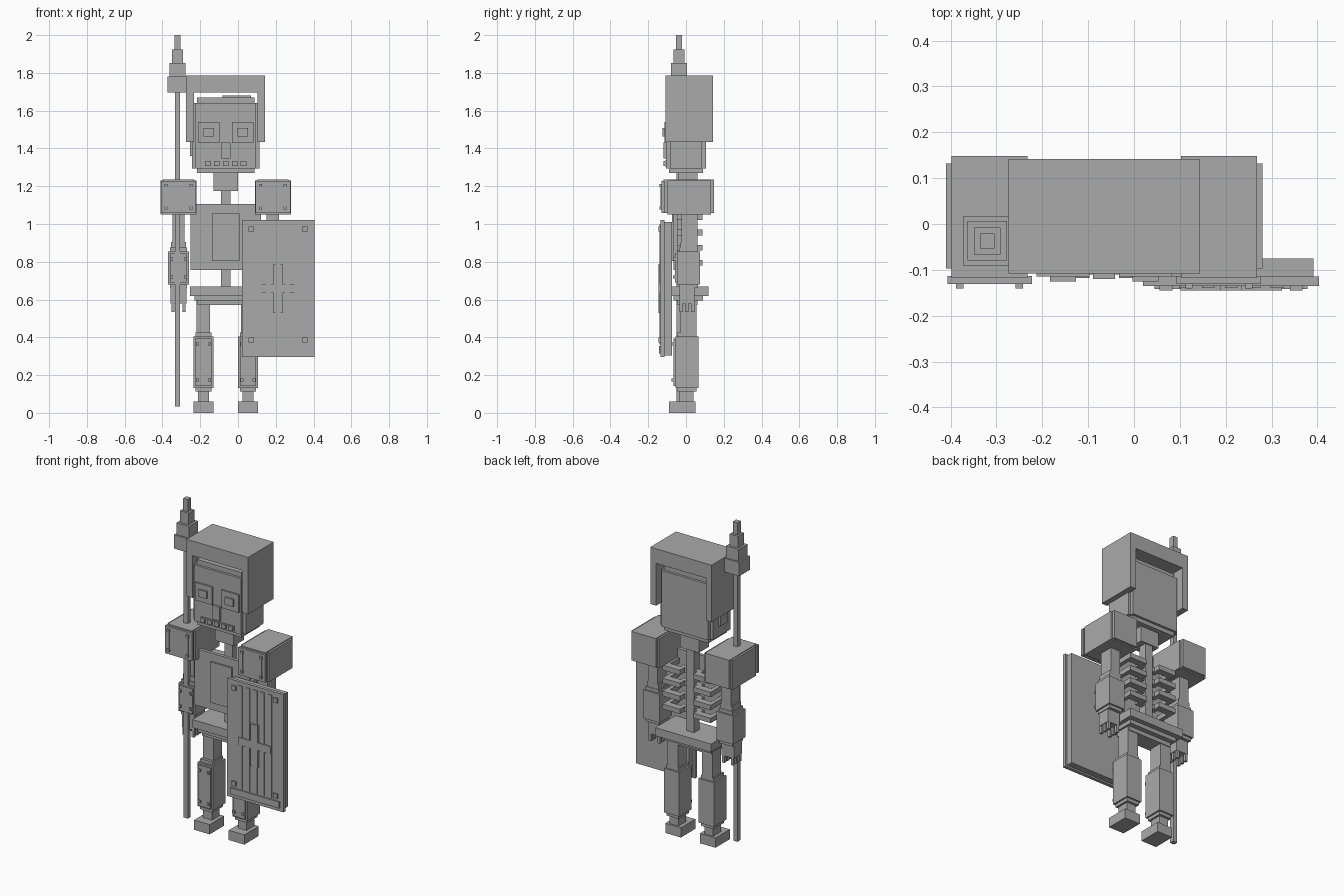
import bpy
import bmesh
from mathutils import Matrix, Vector

if "Cube" in bpy.data.objects:
    bpy.data.objects.remove(bpy.data.objects["Cube"], do_unlink=True)

grey = bpy.data.materials.new("plain grey")
grey.use_nodes = True
grey.diffuse_color = (.4, .4, .4, 1)
grey.node_tree.nodes["Principled BSDF"].inputs["Base Color"].default_value = grey.diffuse_color

MIDDLE = -.065  # body centre line
STEP = .01      # depth of the small raised layers
SIDES = (-1, 1)


def box(name, x, width, front, back, bottom, top):
    """Block centred on x, between the given y and z limits."""
    centre = Vector((x, (front + back) / 2, (bottom + top) / 2))
    size = Vector((width, back - front, top - bottom))
    bm = bmesh.new()
    bmesh.ops.create_cube(bm, size=1, matrix=Matrix.LocRotScale(centre, None, size))
    mesh = bpy.data.meshes.new(name)
    bm.to_mesh(mesh)
    bm.free()
    mesh.materials.append(grey)
    bpy.context.collection.objects.link(bpy.data.objects.new(name, mesh))


def relief(name, x, z, width, height, surface, depth=STEP):
    """Plate raised forward from a front surface, centred on x and z."""
    box(name, x, width, surface - depth, surface + STEP / 2, z - height / 2, z + height / 2)


def rivets(name, x, z, width, height, surface, size=.016):
    """Four small studs at the corners of a rectangle."""
    for across in SIDES:
        for up in SIDES:
            relief(name, x + across * width / 2, z + up * height / 2, size, size, surface)


def limb_guard(name, x, width, front, back, bottom, top):
    """Stepped limb armour: long core, wider guard, riveted front plate."""
    inset = 2 * STEP
    box(name + "_core", x, width - inset, front + STEP, back - STEP, bottom - inset, top + inset)
    box(name + "_guard", x, width, front, back, bottom, top)
    middle, height = (bottom + top) / 2, top - bottom
    relief(name + "_plate", x, middle, width - inset, height - inset, front)
    rivets(name + "_rivet", x, middle, width - 2 * inset, height - 4 * inset, front - STEP)


# Head with shallow stepped sides
box("head_core", x=MIDDLE, width=.305, front=-.09, back=.09, bottom=1.27, top=1.67)
box("head_sides", x=MIDDLE, width=.355, front=-.085, back=.085, bottom=1.295, top=1.64)
box("head_front_back", x=MIDDLE, width=.32, front=-.105, back=.105, bottom=1.295, top=1.64)
box("head_top_plate", x=MIDDLE / 10, width=.15, front=-.06, back=.06, bottom=1.67, top=1.68)
box("ear_plate", x=-.245, width=.02, front=-.04, back=.03, bottom=1.36, top=1.44)

# Face
face = -.105
for side in SIDES:
    eye_x = MIDDLE + side * .09
    relief("eye_socket", eye_x, z=1.485, width=.116, height=.11, surface=face)
    relief("eye", eye_x, z=1.485, width=.056, height=.045, surface=face - STEP)
relief("nose", MIDDLE, z=1.39, width=.048, height=.085, surface=face, depth=.015)
relief("mouth", MIDDLE, z=1.32, width=.23, height=.03, surface=face, depth=STEP / 2)
for place in range(-2, 3):
    relief("tooth", MIDDLE + place * .047, z=1.32, width=.03, height=.026, surface=face, depth=.013)

# Helmet, open at front and back
helmet_width, wall = .418, .04
box("helmet_top", x=MIDDLE, width=helmet_width, front=-.108, back=.142, bottom=1.695, top=1.785)
for side in SIDES:
    wall_x = MIDDLE + side * (helmet_width - wall) / 2
    box("helmet_side", x=wall_x, width=wall, front=-.108, back=.142, bottom=1.435, top=1.7)

# Neck, spine and chest
box("neck", x=MIDDLE, width=.128, front=-.04, back=.06, bottom=1.175, top=1.275)
box("spine", x=MIDDLE, width=.052, front=0, back=.052, bottom=.66, top=1.25)
box("chest_plate", x=MIDDLE, width=.375, front=-.065, back=-.045, bottom=.757, top=1.105)
relief("chest_panel", MIDDLE, z=.93, width=.144, height=.25, surface=-.065)

# Ribs step out from the spine and wrap forward to the chest plate
for level in range(4):
    low = .78 + level * .08
    high = low + .03
    for side in SIDES:
        box("rib_root", x=MIDDLE + side * .045, width=.05, front=.015, back=.045, bottom=low, top=high)
        box("rib_back", x=MIDDLE + side * .105, width=.12, front=.045, back=.088, bottom=low, top=high)
        box("rib_side", x=MIDDLE + side * .152, width=.025, front=-.05, back=.05, bottom=low, top=high)

# Pelvis in three steps
box("pelvis", x=MIDDLE, width=.38, front=-.08, back=.12, bottom=.62, top=.67)
box("pelvis_lower", x=MIDDLE, width=.33, front=-.065, back=.09, bottom=.595, top=.62)
box("pelvis_base", x=MIDDLE, width=.3, front=-.045, back=.06, bottom=.57, top=.6)

# Legs
for side in SIDES:
    leg_x = MIDDLE + side * .118
    box("thigh", leg_x, width=.072, front=-.03, back=.055, bottom=.42, top=.6)
    limb_guard("shin", leg_x, width=.104, front=-.056, back=.065, bottom=.133, top=.405)
    box("ankle", leg_x, width=.06, front=-.035, back=.04, bottom=.055, top=.115)
    box("foot", leg_x, width=.106, front=-.09, back=.05, bottom=0, top=.06)

# Arms and shoulder armour
for side in SIDES:
    arm_x = MIDDLE + side * .25
    box("shoulder_block", arm_x, width=.19, front=-.097, back=.132, bottom=1.05, top=1.23)
    box("shoulder_core", arm_x, width=.166, front=-.118, back=.148, bottom=1.057, top=1.235)
    relief("shoulder_plate", arm_x, z=1.143, width=.184, height=.17, surface=-.118, depth=.013)
    for edge in SIDES:
        relief("shoulder_strip", arm_x + edge * .065, z=1.145, width=STEP, height=.13, surface=-.131, depth=STEP / 2)
    rivets("shoulder_rivet", arm_x, z=1.145, width=.13, height=.12, surface=-.131)

    box("upper_arm", arm_x, width=.066, front=-.025, back=.06, bottom=.85, top=1.06)
    limb_guard("forearm", arm_x, width=.112, front=-.048, back=.073, bottom=.68, top=.855)
    box("forearm_cuff", arm_x, width=.08, front=-.03, back=.06, bottom=.86, top=.905)
    box("hand", arm_x, width=.084, front=-.035, back=.045, bottom=.58, top=.67)
    for edge in SIDES:
        for place in range(3):
            knuckle = -.034 + place * .03
            box("finger", arm_x + edge * .03, width=.016, front=knuckle, back=knuckle + .018, bottom=.535, top=.585)

# Spear with a stepped point
spear_x, spear_y = -.32, -.037


def spear_part(name, width, bottom, top):
    box(name, spear_x, width, spear_y - width / 2, spear_y + width / 2, bottom, top)


spear_part("spear_pole", width=.028, bottom=.035, top=1.7)
spear_part("spear_collar", width=.106, bottom=1.695, top=1.78)
spear_part("spear_head_lower", width=.086, bottom=1.78, top=1.853)
spear_part("spear_head_upper", width=.058, bottom=1.853, top=1.925)
spear_part("spear_tip", width=.032, bottom=1.925, top=2)

# Shield with slats, rivets and a cross
shield_x, shield_z, shield_face = .212, .658, -.135
box("shield_back", shield_x, width=.36, front=-.117, back=-.075, bottom=.305, top=1.01)
box("shield_front", shield_x, width=.384, front=shield_face, back=-.115, bottom=.295, top=1.02)
for place in range(-2, 3):
    relief("shield_slat", shield_x + place * .05, z=.68, width=.028, height=.635, surface=shield_face, depth=STEP / 2)
relief("shield_bar", shield_x, z=.335, width=.334, height=.04, surface=shield_face, depth=.007)
relief("cross_upright", shield_x, shield_z, width=.048, height=.26, surface=shield_face)
relief("cross_arm", shield_x, shield_z, width=.222, height=.047, surface=shield_face)
rivets("shield_rivet", shield_x, z=.68, width=.284, height=.588, surface=shield_face, size=.028)
